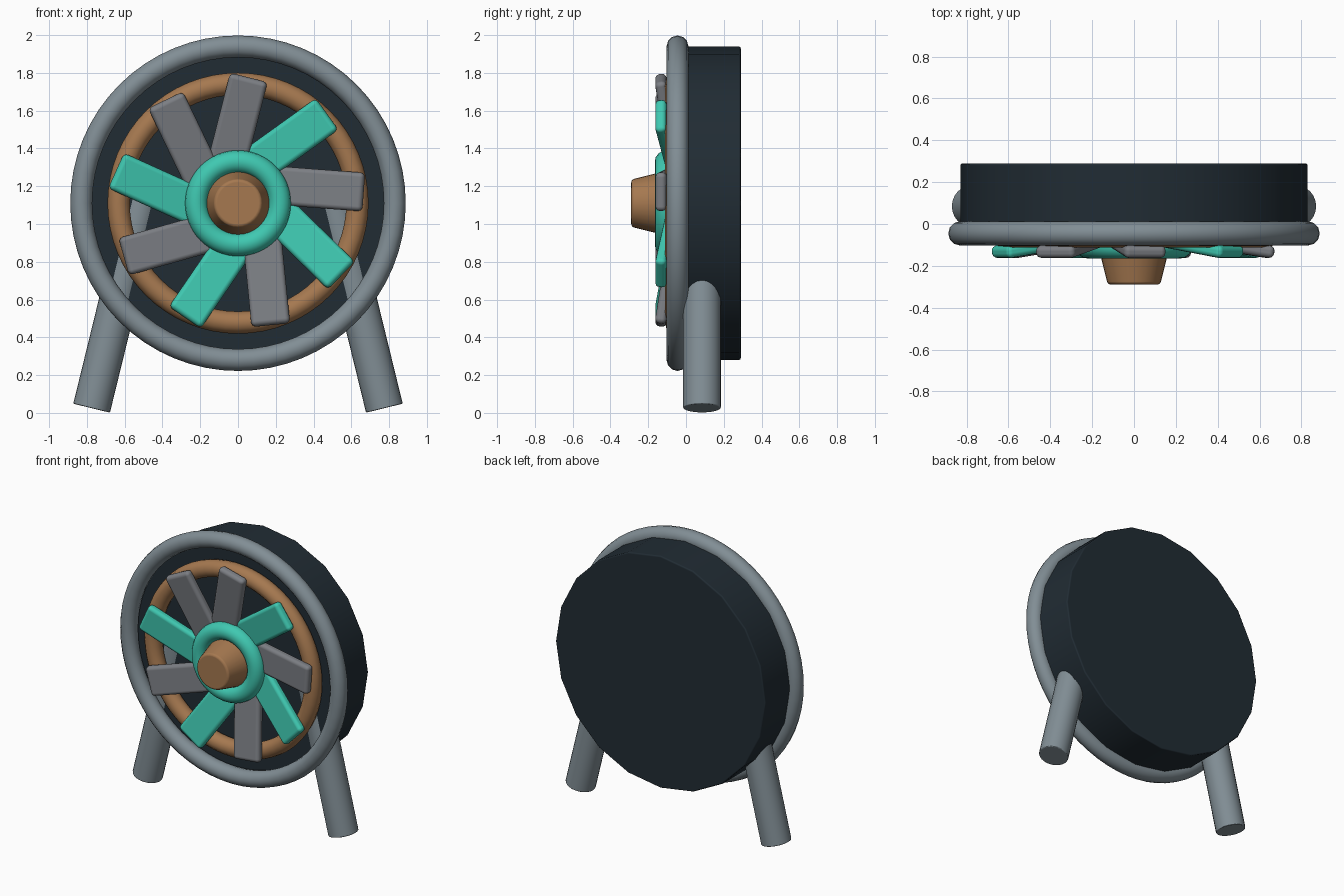
import bpy
from math import radians, cos, sin, pi
from mathutils import Matrix, Vector

if "Cube" in bpy.data.objects:
    bpy.data.objects.remove(bpy.data.objects["Cube"])

AXIS_Z = 1.11          # height of the fan axis
FORWARD = radians(90)  # turns a z-axis primitive to point its top at -y


def material(name, rgb):
    m = bpy.data.materials.new(name)
    m.use_nodes = True
    m.diffuse_color = (*rgb, 1)
    m.node_tree.nodes["Principled BSDF"].inputs["Base Color"].default_value = (*rgb, 1)
    return m


steel = material("steel grey", (0.22, 0.27, 0.30))
blade_grey = material("blade grey", (0.20, 0.21, 0.23))
teal = material("teal", (0.05, 0.58, 0.44))
copper = material("copper brown", (0.38, 0.19, 0.08))
dark = material("dark navy", (0.015, 0.025, 0.034))


def finish(name, mat, bevel=0.0, segments=3):
    obj = bpy.context.object
    obj.name = name
    obj.data.materials.append(mat)
    bpy.ops.object.shade_smooth_by_angle(angle=radians(40))
    if bevel:
        mod = obj.modifiers.new("rounded edges", "BEVEL")
        mod.width = bevel
        mod.segments = segments
        mod.limit_method = "ANGLE"
        mod.angle_limit = radians(40)
        mod.harden_normals = True
    return obj


def ring(name, mat, major, minor, y, sides=12):
    bpy.ops.mesh.primitive_torus_add(
        major_radius=major, minor_radius=minor, major_segments=64, minor_segments=sides,
        location=(0, y, AXIS_Z), rotation=(FORWARD, 0, 0))
    return finish(name, mat)


# Drum housing
bpy.ops.mesh.primitive_cylinder_add(vertices=20, radius=0.83, depth=0.29,
                                    location=(0, 0.145, AXIS_Z), rotation=(FORWARD, 0, 0))
finish("drum_housing", dark, 0.01, 2)

# Rings
ring("outer_rim", steel, 0.83, 0.058, -0.045)
ring("inner_ring", copper, 0.632, 0.059, -0.053)
ring("hub_ring", teal, 0.22, 0.06, -0.105, 16)

# Tapered hub nose
bpy.ops.mesh.primitive_cone_add(vertices=32, radius1=0.185, radius2=0.125, depth=0.24,
                                location=(0, -0.17, AXIS_Z), rotation=(FORWARD, 0, 0))
finish("hub_nose", copper, 0.015)

# Nine swept blades, alternating in colour, tips leaning forward
for i in range(9):
    around = pi / 2 - i * 2 * pi / 9
    bpy.ops.mesh.primitive_cube_add(size=1)
    blade = finish(f"blade_{i + 1}", teal if i % 2 else blade_grey, 0.025)
    blade.data.transform(Matrix.Diagonal((0.47, 0.06, 0.205, 1)))
    centre = Vector((0.44 * cos(around), -0.1, AXIS_Z + 0.44 * sin(around)))
    blade.matrix_world = (Matrix.Translation(centre)
                          @ Matrix.Rotation(0.25 - around, 4, "Y")
                          @ Matrix.Rotation(-0.155, 4, "Z"))

# Splayed legs
LEG, SPLAY = 1.16, 0.24
for side, name in ((1, "left_leg"), (-1, "right_leg")):
    bpy.ops.mesh.primitive_cylinder_add(
        vertices=24, radius=0.1, depth=LEG,
        location=(side * (0.775 - sin(SPLAY) * LEG / 2), 0.085, 0.025 + cos(SPLAY) * LEG / 2),
        rotation=(0, -side * SPLAY, 0))
    finish(name, steel, 0.006, 2)
